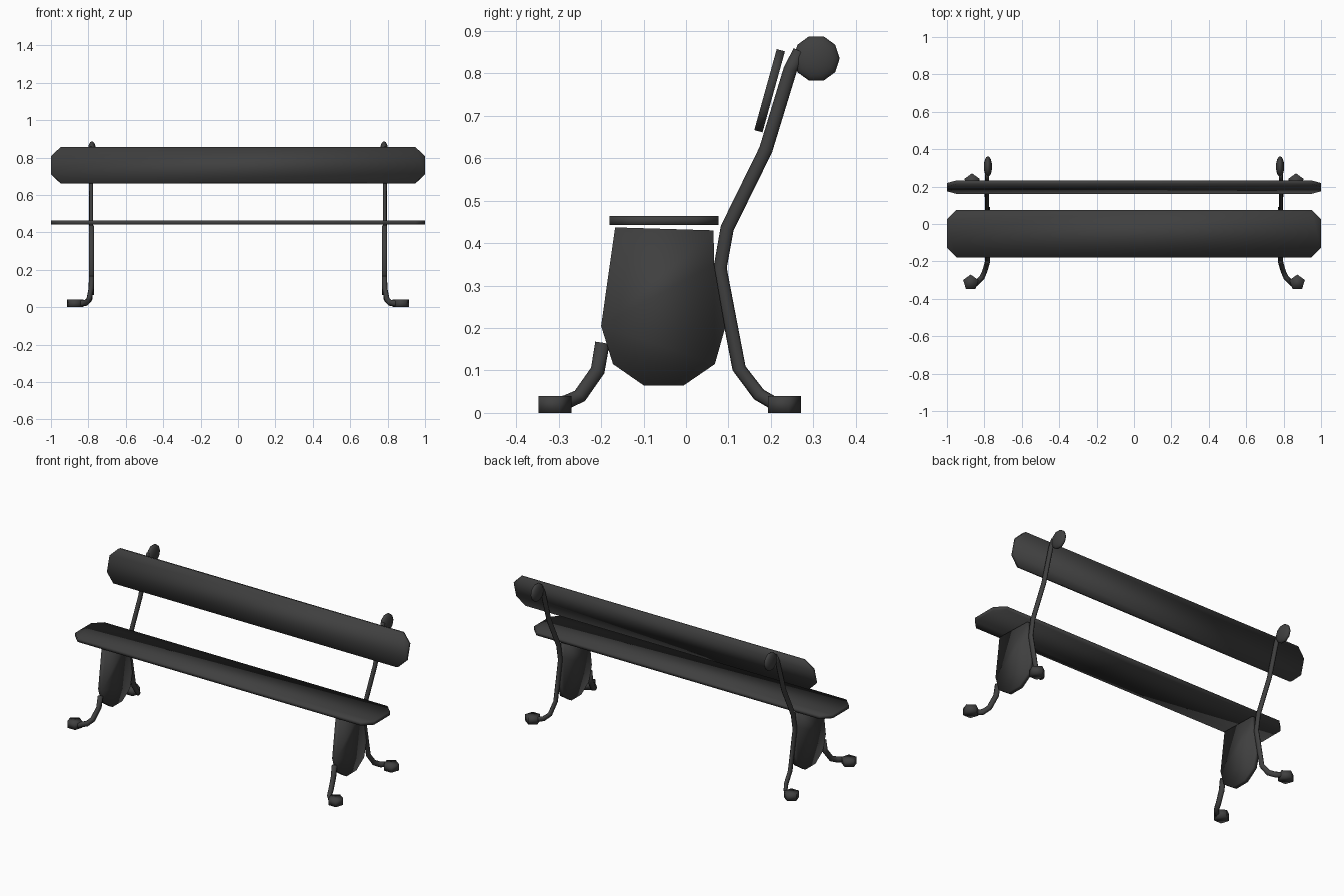
import bpy, bmesh, math
from mathutils import Vector

if "Cube" in bpy.data.objects:
    bpy.data.objects.remove(bpy.data.objects["Cube"], do_unlink=True)

iron = bpy.data.materials.new("dark grey")
iron.use_nodes = True
COLOUR = (0.05, 0.05, 0.05, 1)
iron.diffuse_color = COLOUR
iron.node_tree.nodes["Principled BSDF"].inputs["Base Color"].default_value = COLOUR


def finish(name, bm):
    """Turn a bmesh into a smooth object with the shared material."""
    bmesh.ops.recalc_face_normals(bm, faces=bm.faces)
    for f in bm.faces:
        f.smooth = True
    mesh = bpy.data.meshes.new(name)
    bm.to_mesh(mesh)
    bm.free()
    mesh.materials.append(iron)
    ob = bpy.data.objects.new(name, mesh)
    bpy.context.collection.objects.link(ob)
    return ob


def loft(name, rings):
    """Skin a list of closed rings and cap both ends."""
    bm = bmesh.new()
    rows = [[bm.verts.new(p) for p in ring] for ring in rings]
    n = len(rows[0])
    for a, b in zip(rows, rows[1:]):
        for i in range(n):
            j = (i + 1) % n
            bm.faces.new((a[i], a[j], b[j], b[i]))
    bm.faces.new(rows[0])
    bm.faces.new(rows[-1])
    return finish(name, bm)


def rod(name, path, wide, deep, sides=8):
    """Sweep an oval section, narrow across x, along a path."""
    pts = [Vector(p) for p in path]
    rings = []
    for i, p in enumerate(pts):
        t = (pts[min(i + 1, len(pts) - 1)] - pts[max(i - 1, 0)]).normalized()
        across = Vector((1, 0, 0))
        across = (across - t * across.dot(t)).normalized()
        up = t.cross(across)
        angles = [math.tau * k / sides for k in range(sides)]
        rings.append([p + across * wide * math.cos(a) + up * deep * math.sin(a)
                      for a in angles])
    return loft(name, rings)


def plank(name, width, thick, centre, tilt):
    """Long board with clipped corners, lying flat before tilting."""
    w, c = width / 2, 0.052
    outline = [(-1, -w + c), (-1 + c, -w), (1 - c, -w), (1, -w + c),
               (1, w - c), (1 - c, w), (-1 + c, w), (-1, w - c)]
    ob = loft(name, [[(x, y, z) for x, y in outline] for z in (-thick / 2, thick / 2)])
    ob.location = centre
    ob.rotation_euler.x = tilt
    return ob


# Seat and backrest boards
plank("seat", 0.256, 0.021, (0, -0.052, 0.453), 0)
plank("backrest", 0.198, 0.02, (0, 0.197, 0.759), math.radians(74.5))

PANEL = [(-0.167, 0.437), (0.065, 0.43), (0.066, 0.35), (0.092, 0.2), (0.068, 0.115),
         (-0.005, 0.065), (-0.1, 0.065), (-0.172, 0.115), (-0.2, 0.205)]
BACK = [(0.785, 0.268, 0.852), (0.785, 0.246, 0.81), (0.785, 0.188, 0.62),
        (0.785, 0.097, 0.435), (0.785, 0.08, 0.34), (0.785, 0.125, 0.105),
        (0.79, 0.172, 0.043), (0.81, 0.205, 0.024), (0.85, 0.24, 0.022)]
FRONT = [(0.783, -0.197, 0.165), (0.785, -0.208, 0.1), (0.797, -0.25, 0.04),
         (0.812, -0.285, 0.024), (0.85, -0.325, 0.021)]

for side, s in (("left", 1), ("right", -1)):
    def flip(path):
        return [(s * x, y, z) for x, y, z in path]

    # Thin side panel under the seat
    loft(side + "_side_panel", [[(s * x, y, z) for y, z in PANEL] for x in (0.77, 0.796)])

    # Back upright running down into the rear leg, and the short front leg
    rod(side + "_back_upright", flip(BACK), 0.011, 0.016)
    rod(side + "_front_leg", flip(FRONT), 0.014, 0.017)

    # Flattened knob on top of the upright
    bm = bmesh.new()
    bmesh.ops.create_uvsphere(bm, u_segments=10, v_segments=8, radius=0.055)
    knob = finish(side + "_knob", bm)
    knob.rotation_euler.y = math.pi / 2
    knob.scale.z = 0.4
    knob.location = (s * 0.781, 0.307, 0.835)

    # Five-sided foot pads
    for end, x, y, turn in (("front", 0.873, -0.313, 1), ("rear", 0.866, 0.228, 1)):
        ring = [math.tau * k / 5 + math.pi / 2 for k in range(5)]
        loft(f"{side}_{end}_foot", [[(s * (x + 0.043 * math.cos(a)),
                                      y + turn * 0.043 * math.sin(a), z) for a in ring]
                                    for z in (0.0, 0.04)])
